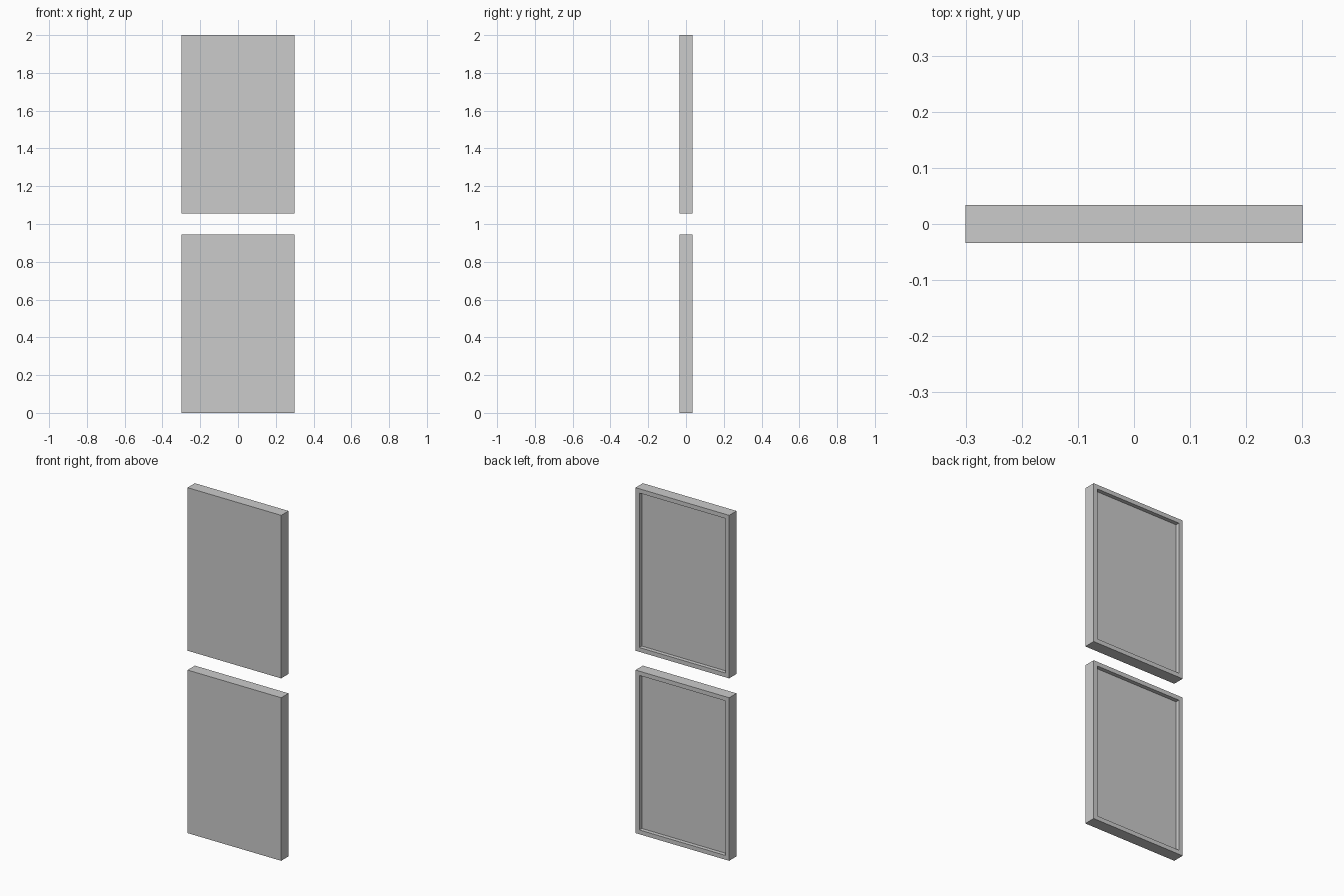
import bpy, bmesh
from mathutils import Vector

if "Cube" in bpy.data.objects:
    bpy.data.objects.remove(bpy.data.objects["Cube"])

WIDTH, DEPTH, HEIGHT = 0.6, 0.067, 0.944
BORDER, RECESS = 0.035, 0.023


def door_panel(name, z_bottom):
    bm = bmesh.new()
    bmesh.ops.create_cube(bm, size=1)
    bmesh.ops.scale(bm, vec=(WIDTH, DEPTH, HEIGHT), verts=bm.verts)
    bm.normal_update()

    # Raised rim around a recessed back
    back = max(bm.faces, key=lambda f: f.normal.y)
    bmesh.ops.inset_region(bm, faces=[back], thickness=BORDER)
    walls = bmesh.ops.extrude_discrete_faces(bm, faces=[back])
    floor = walls["faces"][0]
    bmesh.ops.translate(bm, vec=Vector((0, -RECESS, 0)), verts=floor.verts)
    bmesh.ops.recalc_face_normals(bm, faces=bm.faces)

    mesh = bpy.data.meshes.new(name)
    bm.to_mesh(mesh)
    bm.free()
    obj = bpy.data.objects.new(name, mesh)
    obj.location.z = z_bottom + HEIGHT / 2
    bpy.context.collection.objects.link(obj)


# Two identical panels with a gap between them
door_panel("lower_panel", 0)
door_panel("upper_panel", 2 - HEIGHT)
